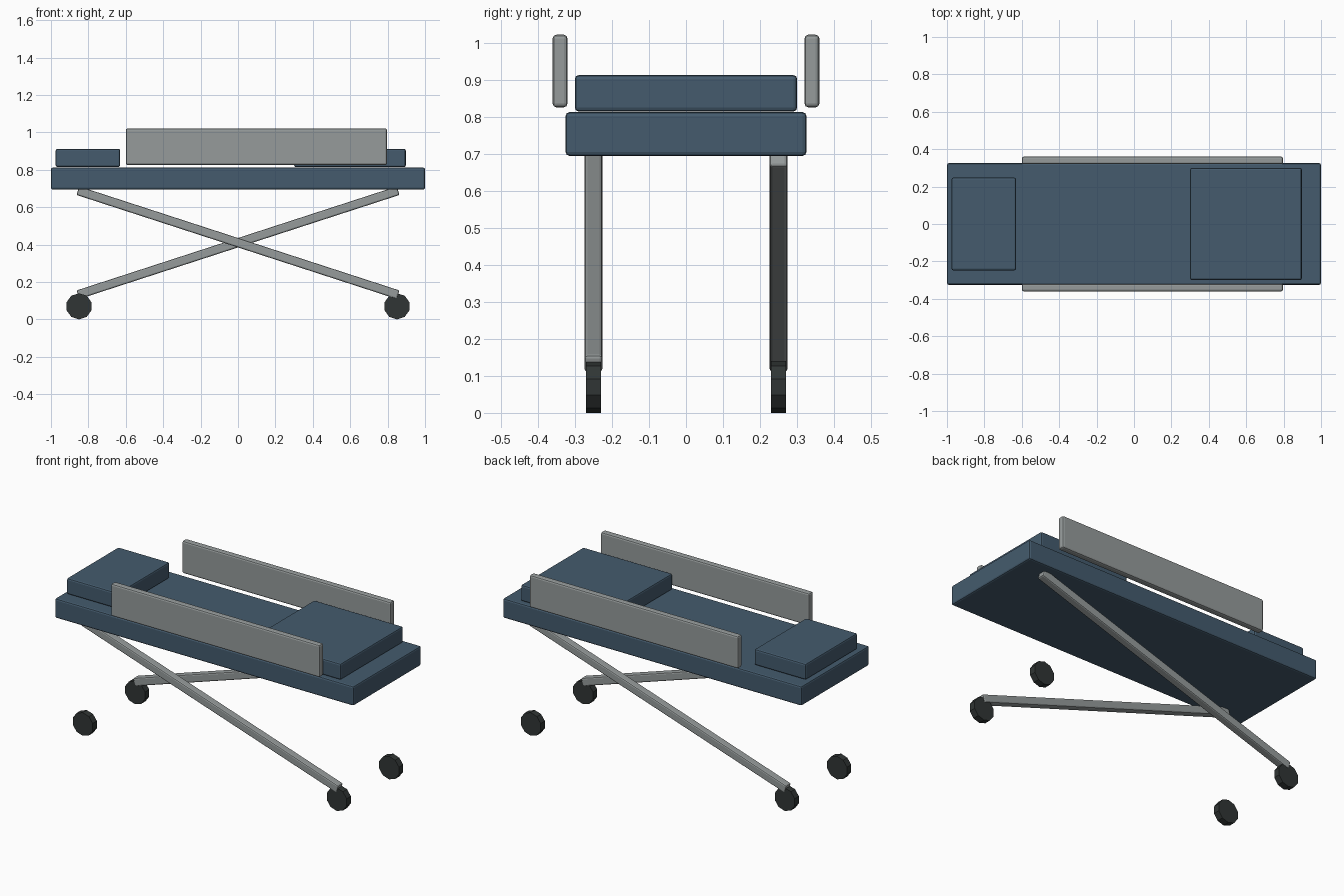
import bpy, math

if "Cube" in bpy.data.objects:
    bpy.data.objects.remove(bpy.data.objects["Cube"])


def material(name, rgb):
    m = bpy.data.materials.new(name)
    m.diffuse_color = (*rgb, 1)
    m.use_nodes = True
    m.node_tree.nodes["Principled BSDF"].inputs["Base Color"].default_value = m.diffuse_color
    return m


BLUE = material("slate blue vinyl", (0.058, 0.105, 0.155))
GREY = material("grey metal", (0.305, 0.33, 0.33))
DARK = material("dark rubber", (0.03, 0.036, 0.035))


def box(name, lo, hi, mat, bevel=0.01):
    """Softly bevelled box between two corners."""
    bpy.ops.mesh.primitive_cube_add(
        size=1, location=[(a + b) / 2 for a, b in zip(lo, hi)])
    ob = bpy.context.object
    ob.name = name
    ob.scale = [b - a for a, b in zip(lo, hi)]
    bpy.ops.object.transform_apply(location=False, rotation=False, scale=True)
    mod = ob.modifiers.new("soft edges", 'BEVEL')
    mod.width = bevel
    mod.segments = 2
    ob.data.materials.append(mat)
    return ob


# Padded deck and cushions
box("deck", (-1, -0.325, 0.694), (1, 0.325, 0.812), BLUE)
box("pillow", (-0.975, -0.248, 0.815), (-0.63, 0.248, 0.912), BLUE)
box("raised_pad", (0.3, -0.3, 0.814), (0.897, 0.3, 0.912), BLUE)

for side, s in (("front", -1), ("back", 1)):
    # Side rail
    box(side + "_rail", (-0.6, s * 0.34 - 0.02, 0.825),
        (0.797, s * 0.34 + 0.02, 1.021), GREY)
    # Crossed leg: front one falls towards +x, back one rises towards +x
    leg = box(side + "_leg", (-0.9, s * 0.25 - 0.024, 0.386),
              (0.9, s * 0.25 + 0.024, 0.434), GREY, 0.008)
    leg.rotation_euler.y = math.radians(18) * -s
    # Ten-sided wheels, one vertex touching the ground
    for end, x in (("left", -0.85), ("right", 0.85)):
        bpy.ops.mesh.primitive_cylinder_add(
            vertices=10, radius=0.07, depth=0.04,
            location=(x, s * 0.25, 0.07), rotation=(math.pi / 2, 0, 0))
        wheel = bpy.context.object
        wheel.name = f"{side}_{end}_wheel"
        wheel.data.materials.append(DARK)
